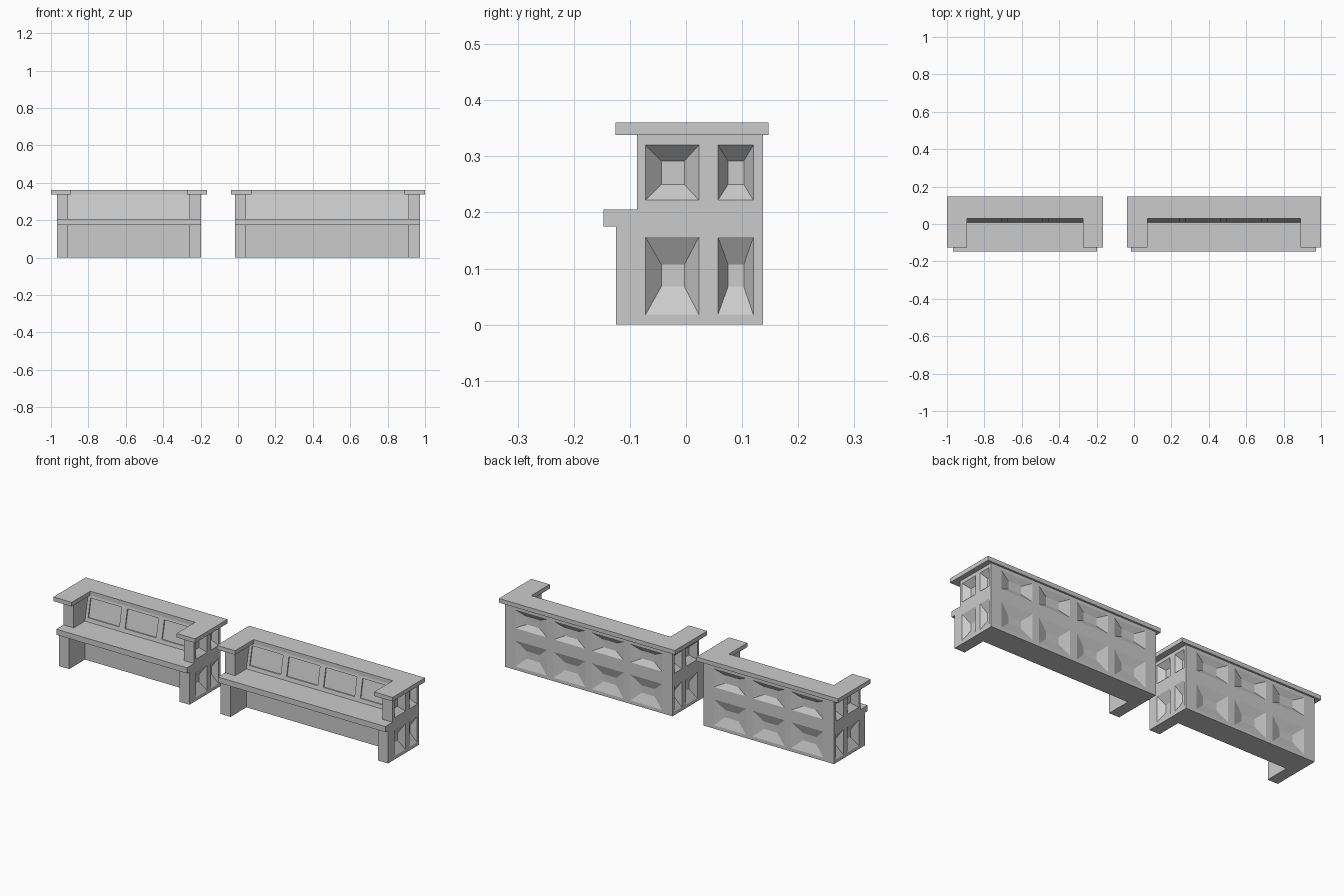
import bpy, bmesh

if "Cube" in bpy.data.objects:
    bpy.data.objects.remove(bpy.data.objects["Cube"])


def loft(bm, rings):
    """Closed solid through a list of equal-length vertex rings."""
    vs = [[bm.verts.new(p) for p in r] for r in rings]
    n = len(vs[0])
    for a, b in zip(vs, vs[1:]):
        for i in range(n):
            bm.faces.new((a[i], a[(i + 1) % n], b[(i + 1) % n], b[i]))
    bm.faces.new(vs[0][::-1])
    bm.faces.new(vs[-1])


def make(name, solids):
    bm = bmesh.new()
    for rings in solids:
        loft(bm, rings)
    bmesh.ops.recalc_face_normals(bm, faces=bm.faces)
    me = bpy.data.meshes.new(name)
    bm.to_mesh(me)
    bm.free()
    ob = bpy.data.objects.new(name, me)
    bpy.context.collection.objects.link(ob)
    return ob


def carve(ob, solids):
    cutter = make("cutter", solids)
    cutter.hide_render = True
    m = ob.modifiers.new("recess", "BOOLEAN")
    m.operation, m.solver, m.object = "DIFFERENCE", "EXACT", cutter
    bpy.context.view_layer.objects.active = ob
    bpy.ops.object.modifier_apply(modifier=m.name)
    bpy.data.objects.remove(cutter)


def rect(u0, u1, v0, v1):
    return [(u0, v0), (u1, v0), (u1, v1), (u0, v1)]


def along_x(profile, x0, x1):
    return [[(x, y, z) for y, z in profile] for x in (x0, x1)]


def spread(x0, x1, n, gap):
    """Start and end of n equal panels between x0 and x1."""
    w = (x1 - x0 - gap * (n - 1)) / n
    return [(x0 + i * (w + gap), x0 + i * (w + gap) + w) for i in range(n)]


BACK, TOP, WALL = 0.137, 0.338, 0.06
END = [(-.125, 0), (BACK, 0), (BACK, TOP), (-.087, TOP),
       (-.087, .205), (-.147, .205), (-.147, .175), (-.125, .175)]
BACKREST = [(.008, 0), (BACK, 0), (BACK, TOP), (.035, TOP), (.008, .205)]
# outer and inner extents of the sunken panels
COLS = [((-.072, .023), (-.044, -.003)), ((.057, .12), (.075, .103))]
ROWS = [((.018, .156), (.068, .107)), ((.222, .32), (.25, .292))]


def bench(tag, x0, x1, cap0, cap1, n):
    # end walls with pyramid-shaped recesses on the outside
    for side, xo, s in (("left", x0, 1), ("right", x1, -1)):
        end = make(f"{tag}_{side}_end", [along_x(END, xo, xo + s * WALL)])
        cuts = []
        for co, ci in COLS:
            for ro, ri in ROWS:
                steps = ((-.01, co, ro), (0, co, ro), (.03, ci, ri))
                cuts.append([[(xo + s * d, y, z) for y, z in rect(*c, *r)]
                             for d, c, r in steps])
        carve(end, cuts)

    # back wall: shallow pyramids behind, framed leaning panels in front
    a, b = x0 + WALL, x1 - WALL
    wall = make(f"{tag}_back_wall", [along_x(BACKREST, a, b)])
    cuts = []
    for p, q in spread(a + .002, b - .002, n, .04):
        for ro, ri in ROWS:
            steps = ((-.01, (p, q), ro), (0, (p, q), ro),
                     (.017, (p + .055, q - .055), ri))
            cuts.append([[(x, BACK - d, z) for x, z in rect(*c, *r)]
                         for d, c, r in steps])
    for p, q in spread(a + .016, b - .016, n, .034):
        cuts.append([[(x, .008 + (z - .205) * .203 + d, z)
                      for x, z in rect(p, q, .225, .323)] for d in (-.02, .006)])
    carve(wall, cuts)

    # seat board between the ends
    make(f"{tag}_seat", [along_x(rect(-.147, .03, .175, .205), a, b)])

    # U-shaped cap over the back and arms
    i0, i1 = cap0 + .108, cap1 - .109
    cap = [(cap0, -.126), (i0, -.126), (i0, .03), (i1, .03),
           (i1, -.126), (cap1, -.126), (cap1, .147), (cap0, .147)]
    make(f"{tag}_cap", [[[(x, y, z) for x, y in cap] for z in (TOP, .36)]])


bench("short_bench", -.968, -.198, -1.0, -.165, 3)
bench("long_bench", -.016, .972, -.037, 1.0, 4)
